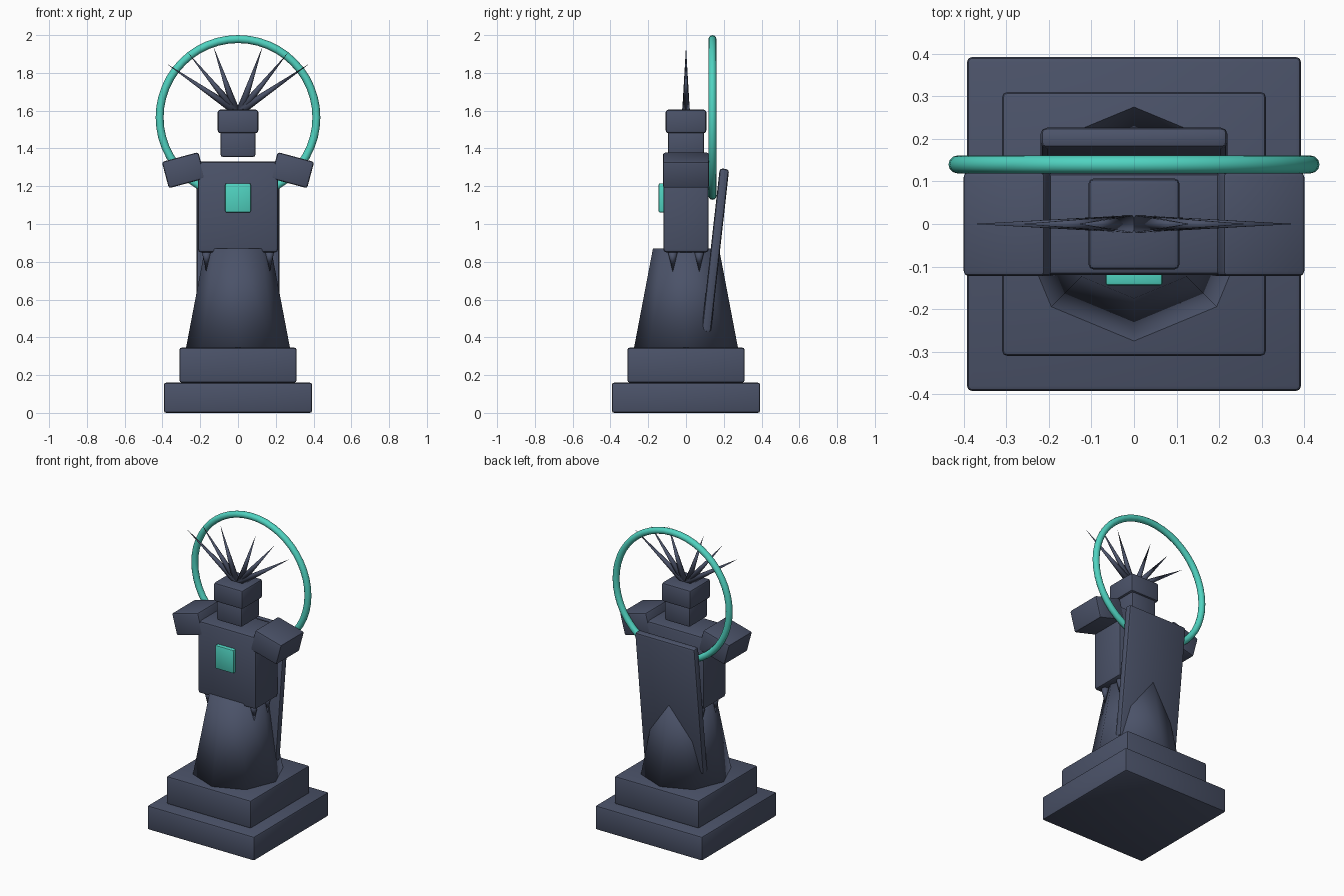
import bpy
import bmesh
import math
from mathutils import Vector, Matrix

cube = bpy.data.objects.get("Cube")
if cube:
    bpy.data.objects.remove(cube, do_unlink=True)


def make_material(name, rgb):
    mat = bpy.data.materials.new(name)
    mat.use_nodes = True
    colour = (*rgb, 1.0)
    mat.diffuse_color = colour
    mat.node_tree.nodes["Principled BSDF"].inputs["Base Color"].default_value = colour
    return mat


stone = make_material("slate_stone", (0.07, 0.085, 0.14))
teal = make_material("glowing_teal", (0.08, 0.65, 0.53))


def finish(bm, name, mat, sharp_angle=40):
    """Turn a bmesh into a shaded, coloured object."""
    bmesh.ops.recalc_face_normals(bm, faces=bm.faces)
    mesh = bpy.data.meshes.new(name)
    bm.to_mesh(mesh)
    bm.free()
    mesh.shade_smooth()
    if sharp_angle:
        mesh.set_sharp_from_angle(angle=math.radians(sharp_angle))
    mesh.materials.append(mat)
    obj = bpy.data.objects.new(name, mesh)
    bpy.context.collection.objects.link(obj)
    return obj


def box(name, size, centre, mat=stone, bevel=0.012, rotation=(0, 0, 0)):
    """Box with rounded edges."""
    bm = bmesh.new()
    bmesh.ops.create_cube(bm, size=1, matrix=Matrix.Diagonal((*size, 1)))
    bmesh.ops.bevel(bm, geom=bm.edges[:], offset=bevel, segments=2,
                    profile=0.5, affect='EDGES')
    obj = finish(bm, name, mat)
    obj.location = centre
    obj.rotation_euler = rotation
    return obj


def cone(name, base, tip, r_base, r_tip, sides, sharp_angle=None):
    """Cone or frustum running from base to tip."""
    base, tip = Vector(base), Vector(tip)
    axis = tip - base
    bm = bmesh.new()
    bmesh.ops.create_cone(bm, cap_ends=True, segments=sides, radius1=r_base,
                          radius2=r_tip, depth=axis.length)
    obj = finish(bm, name, stone, sharp_angle)
    obj.location = (base + tip) / 2
    obj.rotation_euler = axis.to_track_quat('Z', 'Y').to_euler()
    return obj


# Stepped plinth
box("plinth_lower", (0.785, 0.785, 0.16), (0, 0, 0.08))
box("plinth_upper", (0.62, 0.62, 0.185), (0, 0, 0.253))

# Octagonal robe skirt with soft shading
bm = bmesh.new()
bmesh.ops.create_cone(bm, cap_ends=True, segments=8, radius1=0.275,
                      radius2=0.175, depth=0.525)
finish(bm, "skirt", stone, None).location = (0, 0, 0.6075)

# Body and head
box("torso", (0.425, 0.24, 0.48), (0, 0, 1.09), bevel=0.016)
box("head", (0.185, 0.19, 0.14), (0, 0, 1.425))
box("crown_band", (0.215, 0.215, 0.125), (0, 0, 1.543), bevel=0.014)
box("chest_plate", (0.135, 0.05, 0.155), (0, -0.12, 1.138), teal, 0.008)

# Leaning cape behind the body
box("cape", (0.44, 0.05, 0.87), (0, 0.155, 0.86), bevel=0.016,
    rotation=(math.radians(-6.4), 0, 0))

for side, label in ((1, "left"), (-1, "right")):
    # Sloping shoulder guards
    box(f"shoulder_{label}", (0.2, 0.245, 0.144), (side * 0.288, 0, 1.285),
        rotation=(0, side * math.radians(15), 0))
    # Small points hanging under the torso
    for y, end in ((-0.07, "front"), (0.07, "back")):
        cone(f"hip_point_{label}_{end}", (side * 0.165, y, 0.87),
             (side * 0.168, y, 0.745), 0.03, 0, 8)
    # Fan of crown spikes
    for i, (x, z) in enumerate(((0.13, 1.94), (0.265, 1.907), (0.38, 1.85))):
        cone(f"crown_spike_{label}_{i + 1}", (side * 0.014, 0, 1.6),
             (side * x, 0, z), 0.023, 0, 6)

# Halo ring, swept from a round profile
bm = bmesh.new()
steps, sides = 48, 12
rings = []
for i in range(steps):
    a = math.tau * i / steps
    ring = []
    for j in range(sides):
        b = math.tau * j / sides
        r = 0.415 + 0.021 * math.cos(b)
        ring.append(bm.verts.new((r * math.cos(a), 0.021 * math.sin(b), r * math.sin(a))))
    rings.append(ring)
for i in range(steps):
    here, there = rings[i], rings[(i + 1) % steps]
    for j in range(sides):
        k = (j + 1) % sides
        bm.faces.new((here[j], here[k], there[k], there[j]))
finish(bm, "halo", teal, None).location = (0, 0.14, 1.564)
